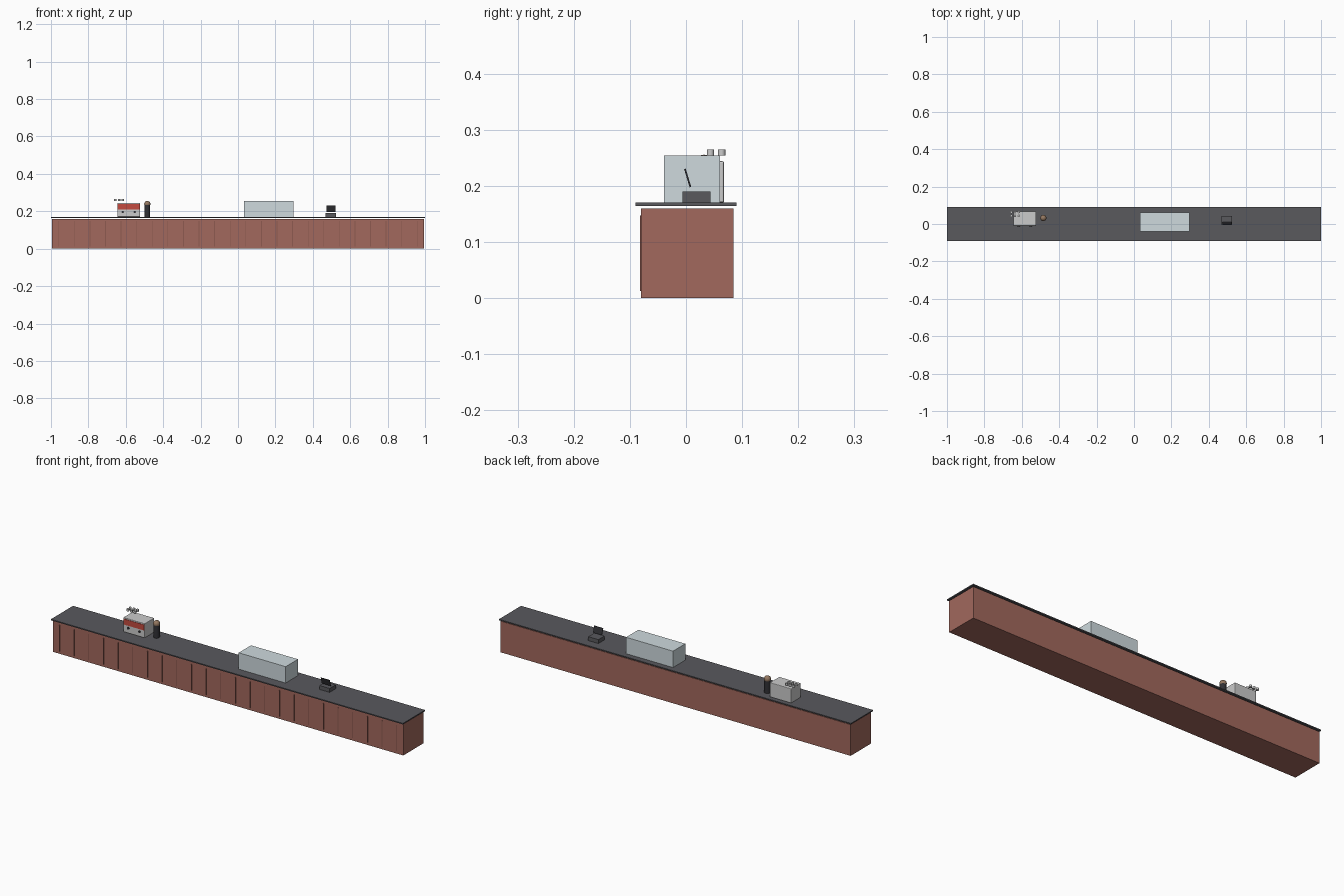
import bpy
from math import atan2, pi

if "Cube" in bpy.data.objects:
    bpy.data.objects.remove(bpy.data.objects["Cube"])


def material(name, rgb):
    m = bpy.data.materials.new(name)
    m.diffuse_color = (*rgb, 1)
    m.use_nodes = True
    m.node_tree.nodes["Principled BSDF"].inputs["Base Color"].default_value = m.diffuse_color
    return m


BRICK = material("brick_red_wood", (0.36, 0.14, 0.11))
BATTEN = material("dark_red_wood", (0.27, 0.10, 0.08))
SLATE = material("dark_slate", (0.10, 0.10, 0.11))
BLACK = material("black_plastic", (0.03, 0.03, 0.035))
STEEL = material("steel", (0.60, 0.60, 0.60))
RED = material("red_panel", (0.55, 0.07, 0.05))
GLASS = material("pale_glass", (0.62, 0.70, 0.73))
TAN = material("bean_brown", (0.30, 0.19, 0.12))


def finish(name, mat):
    o = bpy.context.object
    o.name = name
    o.data.materials.append(mat)
    return o


def box(name, x, y, z, mat, bevel=0):
    """Box from (min, max) ranges on each axis."""
    bpy.ops.mesh.primitive_cube_add(size=1, location=[sum(r) / 2 for r in (x, y, z)])
    bpy.context.object.scale = [r[1] - r[0] for r in (x, y, z)]
    bpy.ops.object.transform_apply(location=False, rotation=False, scale=True)
    o = finish(name, mat)
    if bevel:
        b = o.modifiers.new("bevel", "BEVEL")
        b.width, b.segments = bevel, 2
    return o


def cylinder(name, loc, radius, depth, mat, rot=(0, 0, 0), sides=24):
    bpy.ops.mesh.primitive_cylinder_add(vertices=sides, radius=radius, depth=depth,
                                        location=loc, rotation=rot)
    bpy.ops.object.shade_smooth_by_angle()
    return finish(name, mat)


# counter with thin vertical battens and an overhanging top
box("counter_body", (-0.995, 0.995), (-0.08, 0.085), (0, 0.16), BRICK)
box("counter_top", (-1, 1), (-0.09, 0.09), (0.1645, 0.17), SLATE)
for i in range(24):
    x = -1 + (i + 0.5) / 12
    box(f"front_batten_{i + 1}", (x - 0.002, x + 0.002), (-0.082, -0.079),
        (0.013, 0.147), BATTEN)

# coffee machine with red front panel and two group heads
box("coffee_machine_body", (-0.645, -0.523), (-0.01, 0.068), (0.17, 0.244), STEEL, 0.003)
box("coffee_machine_panel", (-0.643, -0.525), (-0.012, -0.008), (0.209, 0.238), RED)
for i, x in enumerate((-0.616, -0.552)):
    cylinder(f"group_head_{i + 1}", (x, -0.011, 0.196), 0.006, 0.006, BLACK, (pi / 2, 0, 0))

# cups in two rows of three
for i in range(3):
    for j in range(2):
        cylinder(f"cup_{i + 1}_{j + 1}", (-0.656 + 0.02 * i, 0.0435 + 0.02 * j, 0.2595),
                 0.0065, 0.011, STEEL, sides=16)

# coffee grinder with rounded bean hopper
cylinder("grinder_body", (-0.485, 0.032, 0.203), 0.015, 0.066, BLACK)
bpy.ops.mesh.primitive_uv_sphere_add(segments=24, ring_count=12, radius=0.0165,
                                     location=(-0.485, 0.032, 0.239))
bpy.ops.object.shade_smooth_by_angle()
finish("grinder_hopper", TAN)

# glass display case
box("display_case", (0.031, 0.298), (-0.039, 0.061), (0.17, 0.254), GLASS)

# till with a leaning screen
box("till_base", (0.467, 0.525), (-0.006, 0.044), (0.17, 0.19), SLATE)
screen = box("till_screen", (0.472, 0.522), (0.0015, 0.0045), (0.197, 0.231), BLACK)
screen.rotation_euler.x = atan2(0.010, 0.033)
